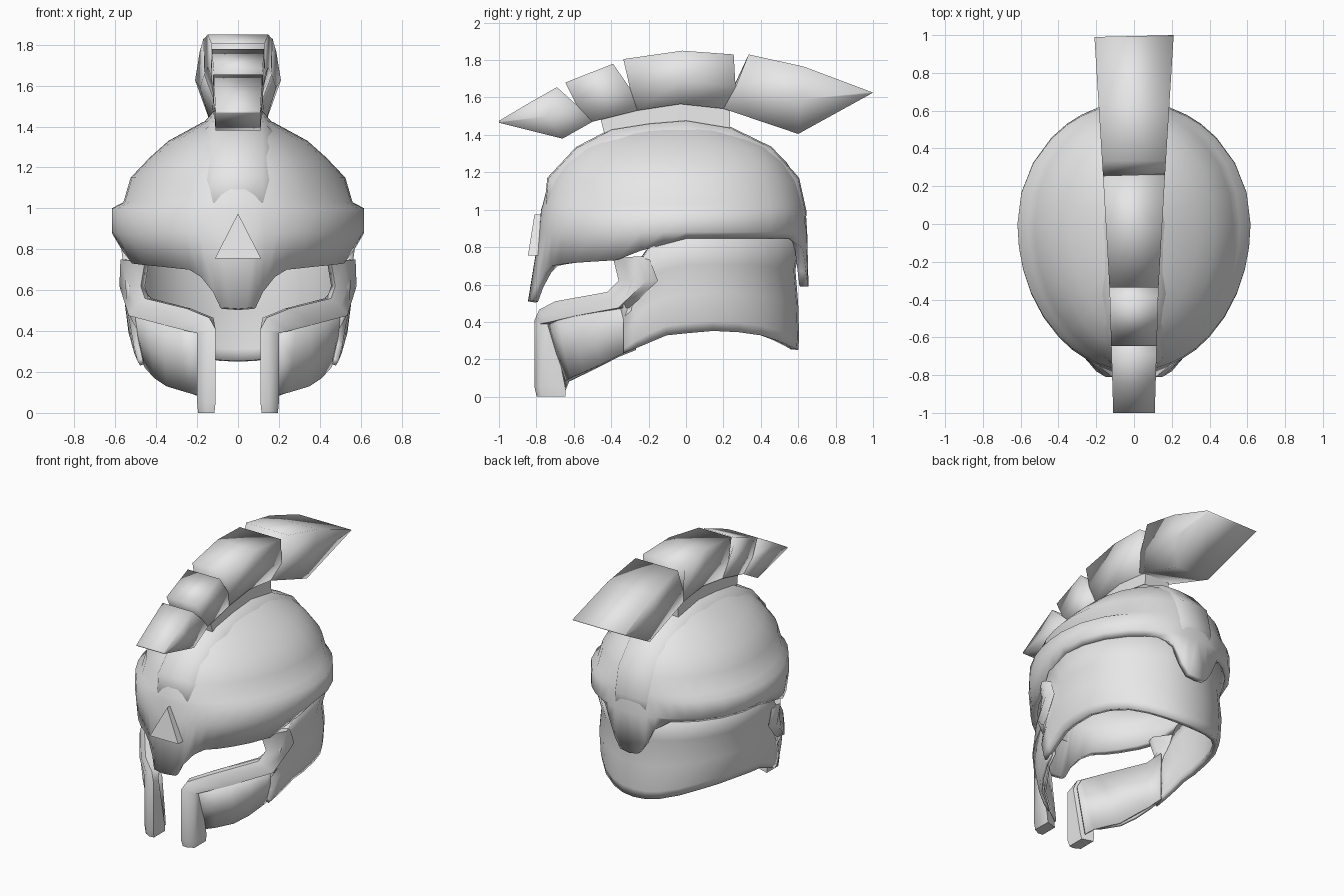
import bpy, bmesh, math
from mathutils import Vector

if "Cube" in bpy.data.objects:
    bpy.data.objects.remove(bpy.data.objects["Cube"])

metal = bpy.data.materials.new("plain_grey")
metal.diffuse_color = (0.8, 0.8, 0.8, 1)
metal.use_nodes = True
metal.node_tree.nodes["Principled BSDF"].inputs["Base Color"].default_value = metal.diffuse_color


def lerp(table, t):
    """Piecewise linear lookup in a list of (key, value)."""
    for (a, va), (b, vb) in zip(table, table[1:]):
        if t <= b:
            f = max(0, (t - a) / (b - a))
            return va + (vb - va) * f
    return table[-1][1]


def loft(name, rows, closed=False, mirror=False, shell=0, angle=40):
    """Skin rows of points; closed rings get caps, open sheets get a thickness."""
    bm = bmesh.new()
    grid = [[bm.verts.new(p) for p in r] for r in rows]
    n = len(rows[0])
    for r0, r1 in zip(grid, grid[1:]):
        for i in range(n if closed else n - 1):
            j = (i + 1) % n
            bm.faces.new((r0[i], r0[j], r1[j], r1[i]))
    if closed:
        bm.faces.new(grid[0])
        bm.faces.new(grid[-1])
    bmesh.ops.remove_doubles(bm, verts=bm.verts, dist=0.0005)
    bmesh.ops.recalc_face_normals(bm, faces=bm.faces)
    if shell:
        c = Vector((0, 0, 0.75))
        if sum(f.normal.dot(f.calc_center_median() - c) * f.calc_area() for f in bm.faces) < 0:
            bmesh.ops.reverse_faces(bm, faces=bm.faces)
    me = bpy.data.meshes.new(name)
    bm.to_mesh(me)
    bm.free()
    me.materials.append(metal)
    me.shade_smooth()
    me.set_sharp_from_angle(angle=math.radians(angle))
    ob = bpy.data.objects.new(name, me)
    bpy.context.collection.objects.link(ob)
    if mirror:
        m = ob.modifiers.new("mirror", 'MIRROR')
        m.merge_threshold = 0.001
    if shell:
        s = ob.modifiers.new("thickness", 'SOLIDIFY')
        s.thickness = shell
        s.offset = -1
    return ob


def plan(rx, front, back, deg):
    """Point on the egg-shaped plan, measured from the front centre."""
    a = math.radians(deg)
    return rx * math.sin(a), -math.cos(a) * (front if deg < 90 else back)


# dome with brow ledge, nose guard and a pointed tail at the back
brow = [(0, .51), (8.5, .515), (12, .59), (18, .665), (24, .70), (40, .715),
        (62, .73), (72, .78), (90, .845), (153, .845), (162, .79), (168, .67),
        (173, .60), (180, .59)]
cols = [0, 4, 8.5, 12, 18, 24, 32, 40, 51, 62, 72, 81, 90, 105, 120, 135, 145,
        153, 162, 168, 173, 180]
edge = []
for d in cols:
    x, y = plan(.585, .79, .62, d)
    z = lerp(brow, d)
    if d < 24:
        y -= .055 * (.70 - z) / .19
    if d > 160:
        y += .035
    edge.append((x, y, z))
dome_rows = [edge]
for z, rx, f, b in [(.88, .617, .785, .648), (1.0, .617, .775, .64), (1.03, .56, .765, .635),
                    (1.15, .525, .735, .605), (1.25, .43, .665, .54), (1.33, .34, .58, .46),
                    (1.42, .175, .41, .28), (1.46, .08, .19, .13), (1.475, 0, 0, 0)]:
    dome_rows.append([(*plan(rx, f, b, d), z) for d in cols])
loft("dome", dome_rows, mirror=True, shell=.045, angle=80)

# broad raised ridge over the crown
ridge = [(-.76, .98), (-.742, 1.17), (-.588, 1.335), (-.4, 1.433), (-.2, 1.465), (0, 1.482),
         (.24, 1.442), (.46, 1.335), (.605, 1.17), (.645, .99), (.635, .88)]
rows = []
for y, z in ridge:
    v = Vector((0, y * .8, z - .75)).normalized() * .065
    rows.append([(w, y - v.y * k, z - v.z * k)
                 for w, k in [(-.175, 1.1), (-.12, .1), (0, 0), (.12, .1), (.175, 1.1)]])
loft("crown_ridge", rows, closed=True, angle=80)

# neck guard wrapping the sides and back
rim = [(-.80, .05), (-.64, .09), (-.57, .12), (-.36, .22), (-.1, .33), (.18, .355),
       (.38, .335), (.52, .29), (.6, .25)]
guard_top = [(-.36, .46), (-.31, .52), (-.25, .74), (-.19, .80), (-.05, .86), (.6, .86)]
levels = [(1, .585, .62), (.7, .54, .585), (.4, .555, .60), (.1, .535, .605), (0, .52, .60)]
rows = []
for k, rx, b in levels:
    row = []
    for d in [67, 72, 77, 83, 90, 104, 118, 132, 146, 160, 170, 180]:
        x, y = plan(rx, .857, b, d)
        lo, hi = lerp(rim, y), lerp(guard_top, y)
        row.append((x, y, lo + (hi - lo) * k))
    rows.append(row)
loft("neck_guard", rows, mirror=True, shell=.04, angle=80)

# recessed cheek panels, leaning in towards the chin
panel_top = [(.20, -.74, .385), (.28, -.68, .41), (.36, -.60, .43), (.44, -.48, .465),
             (.50, -.36, .49), (.52, -.29, .51)]
panel_low = [(.19, -.645, .085), (.25, -.62, .10), (.35, -.55, .13), (.41, -.46, .17),
             (.455, -.36, .22), (.47, -.29, .25)]
mid = [[(a + b) / 2 + o for a, b, o in zip(p, q, (.004, -.003, 0))]
       for p, q in zip(panel_top, panel_low)]
loft("cheek_panel", [panel_top, mid, panel_low], mirror=True, shell=.02)

# inner lining joining the trim to the lower rim of the cheek
lining_top = [(.115, -.72, .41), (.145, -.71, .465), (.24, -.645, .51),
              (.435, -.38, .56), (.47, -.28, .60)]
lining_low = [(.13, -.655, .03), (.19, -.635, .08), (.325, -.53, .13),
              (.43, -.36, .215), (.46, -.27, .25)]
loft("cheek_lining", [lining_top, lining_low], mirror=True, shell=.012)

# raised trim along the face opening and around the eyes
inner = [(.115, -.795, 0), (.11, -.81, .05), (.11, -.81, .41), (.14, -.785, .465),
         (.25, -.70, .51), (.455, -.42, .56), (.475, -.36, .62), (.455, -.39, .74)]
outer = [(.195, -.77, 0), (.20, -.775, .05), (.20, -.775, .39), (.245, -.72, .40),
         (.36, -.60, .43), (.53, -.36, .475), (.575, -.21, .62), (.57, -.26, .75)]
depth = [.125, .13, .06]
rows = []
for i, (p, q) in enumerate(zip(inner, outer)):
    p, q = Vector(p), Vector(q)
    out = Vector((q.x * 1.3, q.y * .8, 0)).normalized()
    back = Vector((-.02, .06, 0))
    if i < 3:
        out = Vector((0, -1, 0))
        back = Vector((0, depth[i], 0))
    rows.append([p, p * .55 + q * .45 + out * .015, q + out * .005, q + back, p + back])
loft("face_trim", rows, closed=True, mirror=True, angle=60)

# triangular brow plate
tri = [(0, -.81, .975), (-.113, -.845, .755), (.113, -.845, .755)]
loft("brow_emblem", [tri, [(x, y + .09, z) for x, y, z in tri]], closed=True, angle=20)

# mount between dome and plume
mount = [(-.46, 1.38, 1.50), (-.39, 1.40, 1.54), (-.02, 1.45, 1.60),
         (.18, 1.42, 1.58), (.235, 1.41, 1.56)]
rows = []
for y, lo, hi in mount:
    yl = y + .03 if y < -.4 else y
    rows.append([(-.105, yl, lo), (.105, yl, lo), (.095, y, hi), (-.095, y, hi)])
loft("plume_mount", rows, closed=True)

# plume in four notched segments: sections of bottom, middle and top (y, z)
segments = [
    [((-1, 1.465), (-1, 1.47), (-1, 1.475)),
     ((-.66, 1.38), (-.74, 1.50), (-.84, 1.57)),
     ((-.5, 1.47), (-.585, 1.56), (-.69, 1.655))],
    [((-.5, 1.47), (-.585, 1.56), (-.645, 1.68)),
     ((-.26, 1.53), (-.30, 1.65), (-.39, 1.78))],
    [((-.26, 1.53), (-.30, 1.65), (-.335, 1.805)),
     ((-.03, 1.565), (-.025, 1.69), (-.02, 1.85)),
     ((.2, 1.54), (.265, 1.655), (.255, 1.83))],
    [((.2, 1.54), (.265, 1.655), (.335, 1.83)),
     ((.6, 1.405), (.62, 1.59), (.63, 1.765)),
     ((.99, 1.62), (1.0, 1.625), (.99, 1.63))]]
width = [(-1, .11), (-.33, .13), (.27, .165), (1, .21)]
for i, seg in enumerate(segments):
    rows = []
    for b, m, t in seg:
        wb = lerp([(-.3, .11), (.6, .13), (1, .21)], b[0])
        wm, wt = lerp(width, m[0]), lerp(width, t[0])
        half = [(wb, *b), (wm, *m), (wt, *t)]
        rows.append(half + [(-x, y, z) for x, y, z in reversed(half)])
    loft("plume_segment_%d" % (i + 1), rows, closed=True, angle=100)
